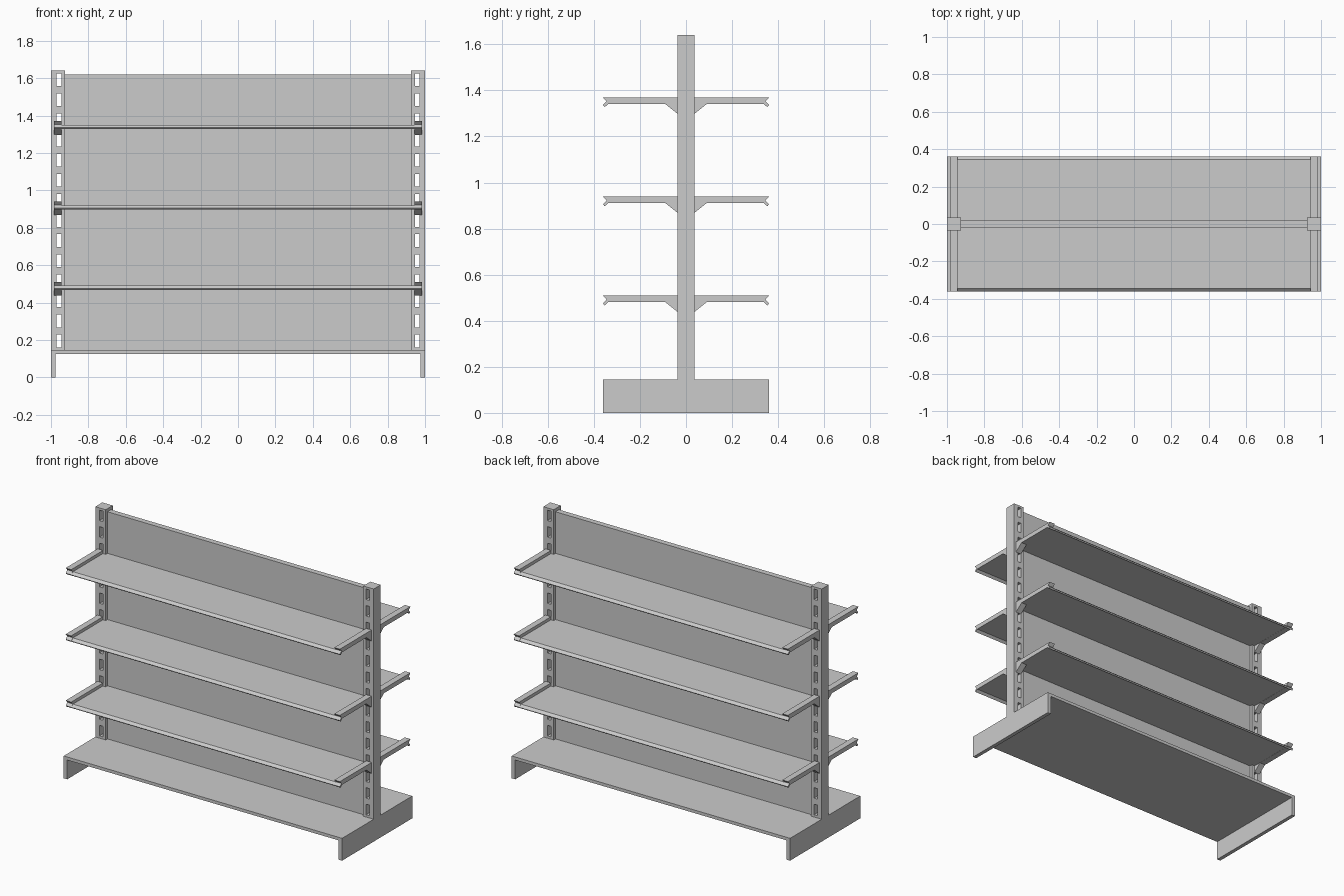
import bpy, bmesh
from mathutils import Vector

if "Cube" in bpy.data.objects:
    bpy.data.objects.remove(bpy.data.objects["Cube"])

HALF_L, HALF_W = 1.0, 0.36
DECK_TOP, POST_TOP = 0.145, 1.64
PITCH = 0.1075


def finish(name, bm):
    bmesh.ops.recalc_face_normals(bm, faces=bm.faces)
    mesh = bpy.data.meshes.new(name)
    bm.to_mesh(mesh)
    bm.free()
    obj = bpy.data.objects.new(name, mesh)
    bpy.context.collection.objects.link(obj)
    return obj


def extrude(bm, faces, offset):
    res = bmesh.ops.extrude_face_region(bm, geom=faces)
    verts = [g for g in res["geom"] if isinstance(g, bmesh.types.BMVert)]
    bmesh.ops.translate(bm, verts=verts, vec=Vector(offset))


def prism_x(name, profile, x0, x1):
    """Extrude a (y, z) outline along x."""
    bm = bmesh.new()
    face = bm.faces.new([bm.verts.new((x0, y, z)) for y, z in profile])
    extrude(bm, [face], (x1 - x0, 0, 0))
    return finish(name, bm)


def prism_y(name, profile, y0, y1):
    """Extrude an (x, z) outline along y."""
    bm = bmesh.new()
    face = bm.faces.new([bm.verts.new((x, y0, z)) for x, z in profile])
    extrude(bm, [face], (0, y1 - y0, 0))
    return finish(name, bm)


def mirror(obj, x=False, y=False):
    mod = obj.modifiers.new("mirror", "MIRROR")
    mod.use_axis = (x, y, False)
    mod.use_mirror_merge = False


# Base: deck folded down at both ends
inner, under = HALF_L - 0.025, DECK_TOP - 0.02
prism_y("base_deck", [(-HALF_L, 0), (-inner, 0), (-inner, under), (inner, under),
                      (inner, 0), (HALF_L, 0), (HALF_L, DECK_TOP), (-HALF_L, DECK_TOP)],
        -HALF_W, HALF_W)

# Slotted uprights: grid with slot cells left open, extruded through the depth
xs = [0.925, 0.945, 0.97, 1.0]
zs = [DECK_TOP]
for k in range(14):
    zs += [0.16 + k * PITCH, 0.228 + k * PITCH]
zs.append(POST_TOP)
bm = bmesh.new()
grid = [[bm.verts.new((x, -0.036, z)) for x in xs] for z in zs]
cells = []
for j in range(len(zs) - 1):
    for i in range(3):
        if i == 1 and j % 2 == 1:
            continue
        cells.append(bm.faces.new((grid[j][i], grid[j][i + 1],
                                   grid[j + 1][i + 1], grid[j + 1][i])))
extrude(bm, cells, (0, 0.072, 0))
mirror(finish("slotted_upright", bm), x=True)

# Back panel between the uprights
prism_x("back_panel", [(-0.018, DECK_TOP), (0.018, DECK_TOP), (0.018, 1.62), (-0.018, 1.62)],
        -0.925, 0.925)

# Three tiers, each with a shelf and brackets on both sides
for n in range(3):
    t = 0.51 + n * 4 * PITCH
    # Bracket arm with gusset and forked tip
    arm = [(0.035, 0), (0.362, 0), (0.345, -0.018), (0.361, -0.034), (0.353, -0.043),
           (0.338, -0.029), (0.09, -0.029), (0.035, -0.073)]
    bracket = prism_x(f"shelf_bracket_{n + 1}", [(y, t + z) for y, z in arm], 0.945, 0.985)
    mirror(bracket, x=True, y=True)
    # Shelf plate with a sloping front lip
    plate = [(0.018, -0.02), (0.344, -0.02), (0.36, -0.035), (0.354, -0.042),
             (0.339, -0.028), (0.018, -0.028)]
    shelf = prism_x(f"shelf_{n + 1}", [(y, t + z) for y, z in plate], -0.945, 0.945)
    mirror(shelf, y=True)
